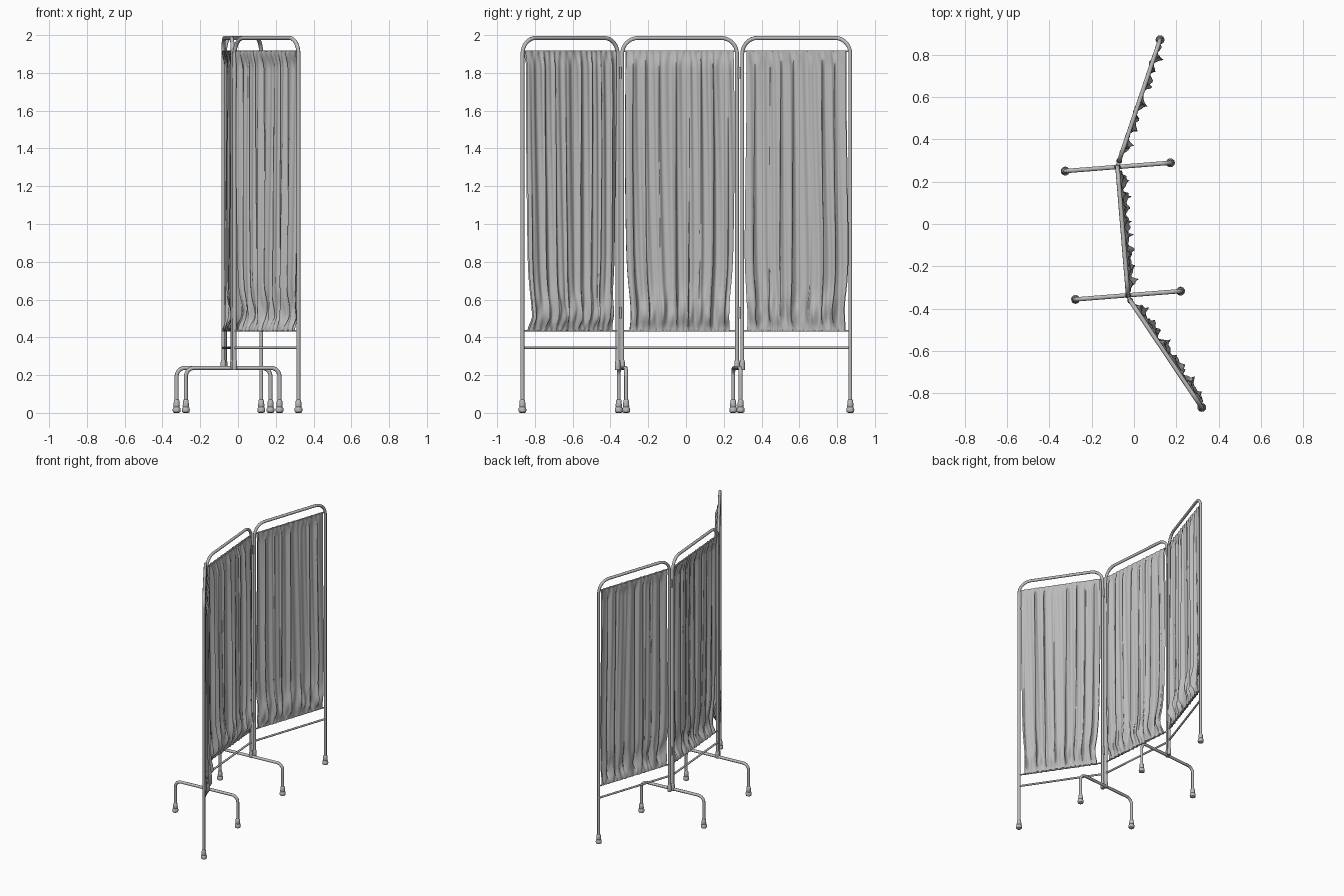
import bpy, bmesh, math
from math import sin, cos, pi
from mathutils import Vector

cube = bpy.data.objects.get("Cube")
if cube:
    bpy.data.objects.remove(cube, do_unlink=True)


def material(name, grey):
    m = bpy.data.materials.new(name)
    m.use_nodes = True
    colour = (grey, grey, grey, 1)
    m.diffuse_color = colour
    m.node_tree.nodes["Principled BSDF"].inputs["Base Color"].default_value = colour
    return m


GREY = material("plain grey", 0.5)
UP = Vector((0, 0, 1))


def finish(obj, angle=40):
    obj.data.materials.append(GREY)
    bpy.ops.object.select_all(action='DESELECT')
    obj.select_set(True)
    bpy.context.view_layer.objects.active = obj
    if obj.type == 'CURVE':
        bpy.ops.object.convert(target='MESH')
    bpy.ops.object.shade_smooth_by_angle(angle=math.radians(angle))


def tube(name, points, radius, fillet=0):
    """Round tube through points, with rounded inner corners."""
    pts = [Vector(p) for p in points]
    path = [pts[0]]
    for a, b, c in zip(pts, pts[1:], pts[2:]):
        da, dc = (a - b).normalized(), (c - b).normalized()
        for i in range(9):
            t = i / 8 * pi / 2
            path.append(b + fillet * (da * (1 - sin(t)) + dc * (1 - cos(t))))
    path.append(pts[-1])
    curve = bpy.data.curves.new(name, 'CURVE')
    curve.dimensions = '3D'
    curve.bevel_depth = radius
    curve.bevel_resolution = 3
    curve.use_fill_caps = True
    spline = curve.splines.new('POLY')
    spline.points.add(len(path) - 1)
    for sp, p in zip(spline.points, path):
        sp.co = (*p, 1)
    obj = bpy.data.objects.new(name, curve)
    bpy.context.collection.objects.link(obj)
    finish(obj)


def lathe(name, x, y, profile, sides=16):
    """Turned part from (radius, height) pairs."""
    bm = bmesh.new()
    rings = [[bm.verts.new((x + r * cos(2 * pi * i / sides), y + r * sin(2 * pi * i / sides), z))
              for i in range(sides)] for r, z in profile]
    for lo, hi in zip(rings, rings[1:]):
        for i in range(sides):
            j = (i + 1) % sides
            bm.faces.new((lo[i], lo[j], hi[j], hi[i]))
    bm.faces.new(rings[0][::-1])
    bm.faces.new(rings[-1])
    add_mesh(name, bm)


def add_mesh(name, bm, angle=40):
    bmesh.ops.recalc_face_normals(bm, faces=bm.faces)
    mesh = bpy.data.meshes.new(name)
    bm.to_mesh(mesh)
    bm.free()
    obj = bpy.data.objects.new(name, mesh)
    bpy.context.collection.objects.link(obj)
    finish(obj, angle)


FOOT = [(0.012, 0), (0.019, 0.004), (0.021, 0.014), (0.02, 0.024), (0.015, 0.032),
        (0.017, 0.036), (0.014, 0.066), (0.011, 0.07)]
ROD_LOW, ROD_HIGH = 0.435, 1.915


def curtain(name, a, b, folds, seed, shift, columns=150, rows=44):
    """Gathered cloth sleeve looped round both rods."""
    along = (b - a).normalized()
    normal = UP.cross(along)
    if normal.x < 0:
        normal.negate()
    length = (b - a).length

    def point(u, h, side):
        z = ROD_LOW + h * (ROD_HIGH - ROD_LOW)
        end = min(1, (1 - h) / 0.06) * min(1, h / 0.05)
        ease = end * end * (3 - 2 * end)
        low = math.exp(-((h - 0.07) / 0.06) ** 2)
        # uneven folds drifting slightly down the cloth
        phase = 2 * pi * folds * u + 0.9 * sin(5 * u + seed) + 0.7 * sin(13 * u + 2 * seed)
        phase += 0.5 * (1 - h) * sin(9 * u + seed + 2 * h)
        fold = 1 - abs(cos(phase / 2)) ** 0.7 * 1.6
        size = 0.65 + 0.35 * sin(17 * u + 3 * seed)
        wave = shift + 0.02 * fold * size * (1.15 - 0.4 * h)
        wave += 0.003 * sin(2.3 * phase + 4 * h)
        # slack cloth bunching above the lower rod
        wave += low * (0.013 + 0.008 * sin(31 * u + 22 * h + seed) + 0.005 * sin(67 * u - 30 * h))
        hem = 0.0025 * sin(phase * 2 + seed) * (1 - ease)
        half = 0.008 - 0.003 * ease
        edge = 0.02 + 0.018 * math.exp(-((h - 0.06) / 0.12) ** 2) + 0.006 * sin(4 * h + seed)
        s = edge + u * (length - 2 * edge) + 0.004 * ease * sin(phase)
        p = a + along * s + normal * (wave * ease + hem + side * half)
        dip = (1 - ease) * 0.003 * sin(phase * 1.5)
        return (p.x, p.y, z + dip)

    heights = [0.5 - 0.5 * cos(pi * i / rows) for i in range(rows + 1)]
    loop = [(h, 1) for h in heights] + [(h, -1) for h in reversed(heights)]
    bm = bmesh.new()
    grid = [[bm.verts.new(point(i / columns, h, s)) for h, s in loop] for i in range(columns + 1)]
    for c0, c1 in zip(grid, grid[1:]):
        for j in range(len(loop)):
            k = (j + 1) % len(loop)
            bm.faces.new((c0[j], c1[j], c1[k], c0[k]))
    add_mesh(name, bm, 70)


# Panels: name, two post positions, post bottoms, fold count, seed, cloth shift
panels = [
    ("front_panel", (0.32, -0.866), (-0.018, -0.362), (0.03, 0.25), 8, 1.3, 0.016),
    ("middle_panel", (-0.028, -0.338), (-0.078, 0.27), (0.235, 0.235), 8, 2.1, 0.016),
    ("rear_panel", (-0.07, 0.298), (0.123, 0.87), (0.25, 0.03), 7, 4.2, 0.004),
]
for name, p, q, feet, folds, seed, shift in panels:
    a, b = Vector((*p, 0)), Vector((*q, 0))
    top = UP * 1.985
    tube(name + "_frame", [a + UP * feet[0], a + top, b + top, b + UP * feet[1]], 0.0105, 0.085)
    tube(name + "_lower_bar", [a + UP * 0.345, b + UP * 0.345], 0.007)
    for label, z in (("bottom", ROD_LOW), ("top", ROD_HIGH)):
        tube(name + "_" + label + "_rod", [a + UP * z, b + UP * z], 0.005)
    curtain(name + "_curtain", a, b, folds, seed, shift)
    for post, bottom in ((p, feet[0]), (q, feet[1])):
        if bottom < 0.1:
            lathe(name + "_foot", *post, FOOT)

# Cross stands under the hinged joints
stands = [("front_stand", (-0.276, -0.356), (0.22, -0.317)),
          ("rear_stand", (-0.325, 0.25), (0.172, 0.289))]
for name, p, q in stands:
    a, b = Vector((*p, 0)), Vector((*q, 0))
    bar = UP * 0.238
    tube(name, [a + UP * 0.03, a + bar, b + bar, b + UP * 0.03], 0.0105, 0.045)
    lathe(name + "_left_foot", *p, FOOT)
    lathe(name + "_right_foot", *q, FOOT)

# Hinges and post collars between neighbouring panels
for (n0, _, p, *_), (n1, q, *_) in zip(panels, panels[1:]):
    mid = (Vector(p) + Vector(q)) / 2
    for z in (0.53, 1.8):
        lathe("hinge", *mid, [(0.009, z - 0.03), (0.009, z + 0.03)], 12)
    for post in (p, q):
        lathe("post_collar", *post, [(0.013, 0.228), (0.014, 0.234), (0.014, 0.268), (0.011, 0.28)])
